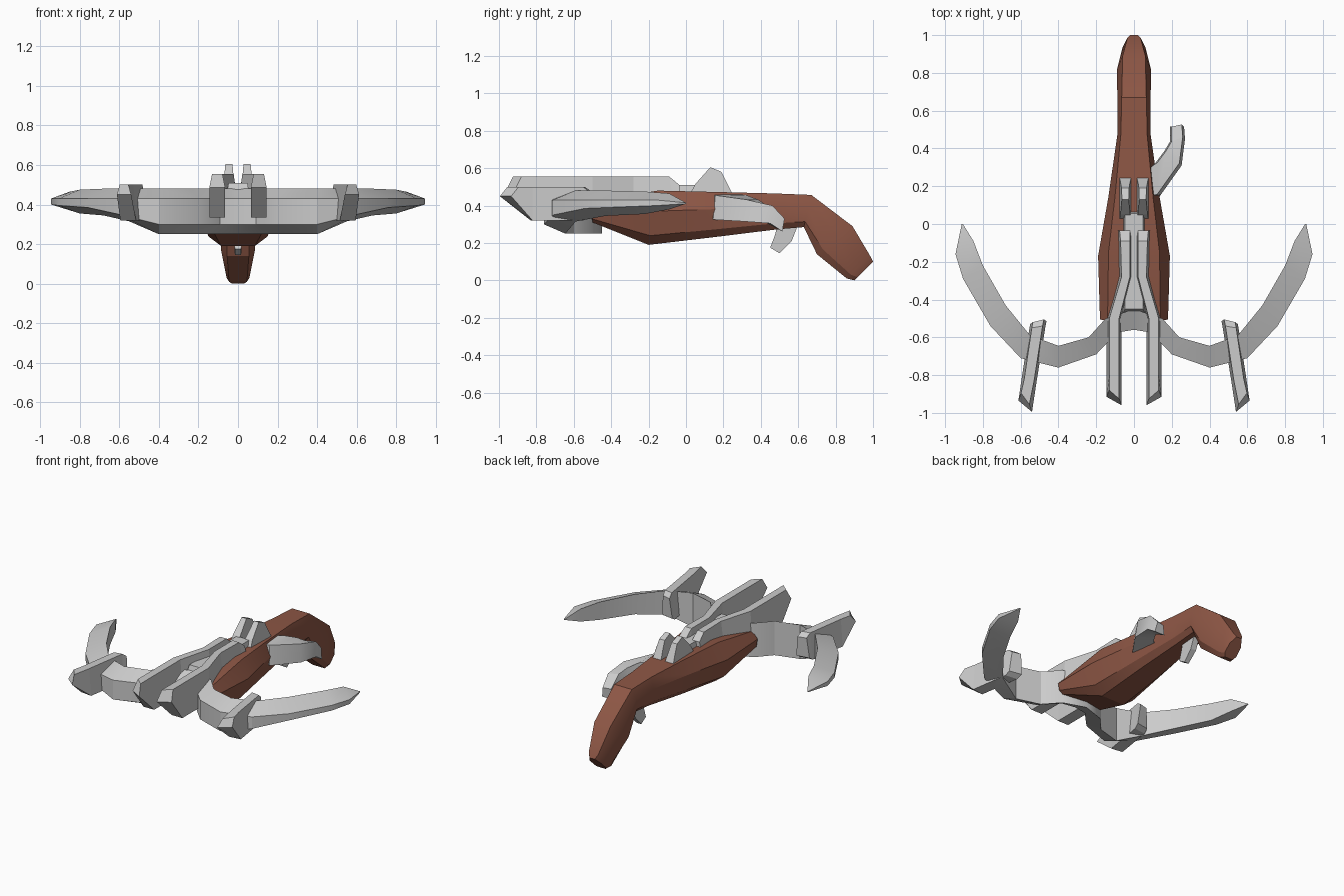
import bpy, bmesh, math

wood = bpy.data.materials.new("wood")
wood.diffuse_color = (0.27, 0.095, 0.06, 1)


def loft(name, rings, mirror=False, cap_start=True, smooth=None, mat=None):
    """Skin a list of equal-length point rings and close the ends."""
    bm = bmesh.new()
    vr = [[bm.verts.new(p) for p in r] for r in rings]
    n = len(vr[0])
    for a, b in zip(vr, vr[1:]):
        for i in range(n):
            j = (i + 1) % n
            bm.faces.new((a[i], a[j], b[j], b[i]))
    if cap_start:
        bm.faces.new(vr[0])
    bm.faces.new(vr[-1])
    bmesh.ops.recalc_face_normals(bm, faces=bm.faces)
    if not cap_start and sum(f.normal.z * f.calc_center_median().z for f in bm.faces
                             if f.normal.z > 0.5) == 0:
        bmesh.ops.reverse_faces(bm, faces=bm.faces)
    me = bpy.data.meshes.new(name)
    bm.to_mesh(me)
    bm.free()
    if smooth:
        me.shade_smooth()
        me.set_sharp_from_angle(angle=math.radians(smooth))
    if mat:
        me.materials.append(mat)
    ob = bpy.data.objects.new(name, me)
    bpy.context.collection.objects.link(ob)
    if mirror:
        m = ob.modifiers.new("mirror", 'MIRROR')
        m.use_clip = True
    return ob


def bar_ring(yt, zt, yb, zb, xi, xo, skew=0, inset=0.014):
    """Four-sided bar section, narrower at the top."""
    return [(xi, yb, zb), (xo, yb + skew, zb),
            (xo - inset, yt + skew, zt), (xi + inset, yt, zt)]


# Wooden stock: eight-sided sections from fore end to grip
# (top y, z, bottom y, z, half widths: top, upper side, lower side, bottom)
stock = [(-0.51, 0.42, -0.50, 0.31, 0.14, 0.18, 0.175, 0.15),
         (-0.15, 0.48, -0.20, 0.19, 0.135, 0.19, 0.15, 0.085),
         (0.15, 0.473, 0.14, 0.23, 0.10, 0.135, 0.115, 0.075),
         (0.47, 0.465, 0.48, 0.272, 0.07, 0.088, 0.08, 0.055),
         (0.67, 0.457, 0.63, 0.285, 0.065, 0.088, 0.08, 0.055),
         (0.89, 0.29, 0.70, 0.14, 0.06, 0.09, 0.085, 0.055),
         (0.985, 0.13, 0.86, 0.01, 0.035, 0.06, 0.058, 0.045),
         (1.0, 0.10, 0.90, 0.0, 0.02, 0.045, 0.045, 0.03)]
rings = []
for yt, zt, yb, zb, *w in stock:
    side = [(hw, yt + (yb - yt) * t, zt + (zb - zt) * t)
            for hw, t in zip(w, (0, 0.38, 0.83, 1))]
    rings.append(side + [(-x, y, z) for x, y, z in reversed(side)])
loft("stock", rings, smooth=25, mat=wood)

# Bow limbs: half modelled from the centre outwards, then mirrored
# (front x, y, rear x, y, z: front top, rear top, rear bottom, front bottom)
bow = [(0, -0.56, 0, -0.45, 0.43, 0.48, 0.25, 0.30),
       (0.09, -0.575, 0.15, -0.50, 0.43, 0.48, 0.25, 0.30),
       (0.20, -0.69, 0.24, -0.60, 0.43, 0.48, 0.25, 0.30),
       (0.40, -0.76, 0.40, -0.645, 0.43, 0.48, 0.25, 0.30),
       (0.60, -0.71, 0.55, -0.59, 0.43, 0.48, 0.315, 0.35),
       (0.76, -0.54, 0.68, -0.43, 0.43, 0.48, 0.345, 0.385),
       (0.905, -0.29, 0.80, -0.22, 0.43, 0.475, 0.355, 0.395),
       (0.945, -0.16, 0.85, -0.09, 0.43, 0.465, 0.38, 0.40),
       (0.912, 0.0, 0.906, 0.0, 0.415, 0.415, 0.41, 0.41)]
loft("bow", [[(fx, fy, a), (rx, ry, b), (rx, ry, c), (fx, fy, d)]
             for fx, fy, rx, ry, a, b, c, d in bow],
     mirror=True, cap_start=False, smooth=30)

# Centre rails: forked at the front, closing together over the stock
loft("centre_rail", [bar_ring(*r) for r in (
    (-0.925, 0.555, -0.96, 0.485, 0.065, 0.145, 0.045),
    (-0.80, 0.555, -0.80, 0.335, 0.065, 0.145),
    (-0.50, 0.555, -0.50, 0.335, 0.065, 0.145),
    (-0.28, 0.555, -0.28, 0.44, 0.008, 0.08),
    (-0.09, 0.555, -0.07, 0.45, 0.008, 0.085),
    (-0.035, 0.51, -0.035, 0.45, 0.008, 0.09))], mirror=True)

# Side prongs clamped on the limbs
loft("side_prong", [bar_ring(*r) for r in (
    (-0.955, 0.50, -0.995, 0.45, 0.54, 0.612, 0.06),
    (-0.83, 0.50, -0.83, 0.32, 0.515, 0.595, 0.01),
    (-0.54, 0.50, -0.55, 0.32, 0.47, 0.555, -0.01),
    (-0.505, 0.475, -0.515, 0.34, 0.463, 0.55, -0.015))], mirror=True)

# Bolt track between the rails
loft("bolt_track", [bar_ring(*r) for r in (
    (-0.45, 0.51, -0.48, 0.42, -0.062, 0.062),
    (0.055, 0.51, 0.07, 0.45, -0.062, 0.062))])


def plate(name, profile, xi, xo, mirror=False):
    """Side profile (y, z, inset) extruded between two x positions."""
    return loft(name, [[(xi + i, y, z) for y, z, i in profile],
                       [(xo - i, y, z) for y, z, i in profile]], mirror)


# Twin rear lugs
plate("rear_lug", [(0.02, 0.46, 0), (0.05, 0.515, 0.006), (0.13, 0.605, 0.014),
                   (0.19, 0.58, 0.012), (0.215, 0.53, 0.008), (0.25, 0.46, 0)],
      0.014, 0.078, mirror=True)

# Trigger
plate("trigger", [(0.49, 0.30, 0), (0.60, 0.30, 0), (0.565, 0.21, 0),
                  (0.50, 0.145, 0.004), (0.45, 0.175, 0.004), (0.475, 0.24, 0)],
      -0.02, 0.02)

# Cocking lever on one side only
# (outer x, y, inner x, y, top z, bottom z)
lever = [(0.115, 0.14, 0.08, 0.30, 0.458, 0.335),
         (0.135, 0.145, 0.115, 0.325, 0.455, 0.325),
         (0.252, 0.31, 0.16, 0.385, 0.432, 0.315),
         (0.27, 0.45, 0.19, 0.435, 0.40, 0.305),
         (0.265, 0.515, 0.19, 0.515, 0.33, 0.262)]
loft("cocking_lever", [[(ox, oy, zb), (ox - 0.012, oy + 0.012, zt),
                        (ix + 0.008, iy, zt), (ix, iy, zb)]
                       for ox, oy, ix, iy, zt, zb in lever], smooth=30)
